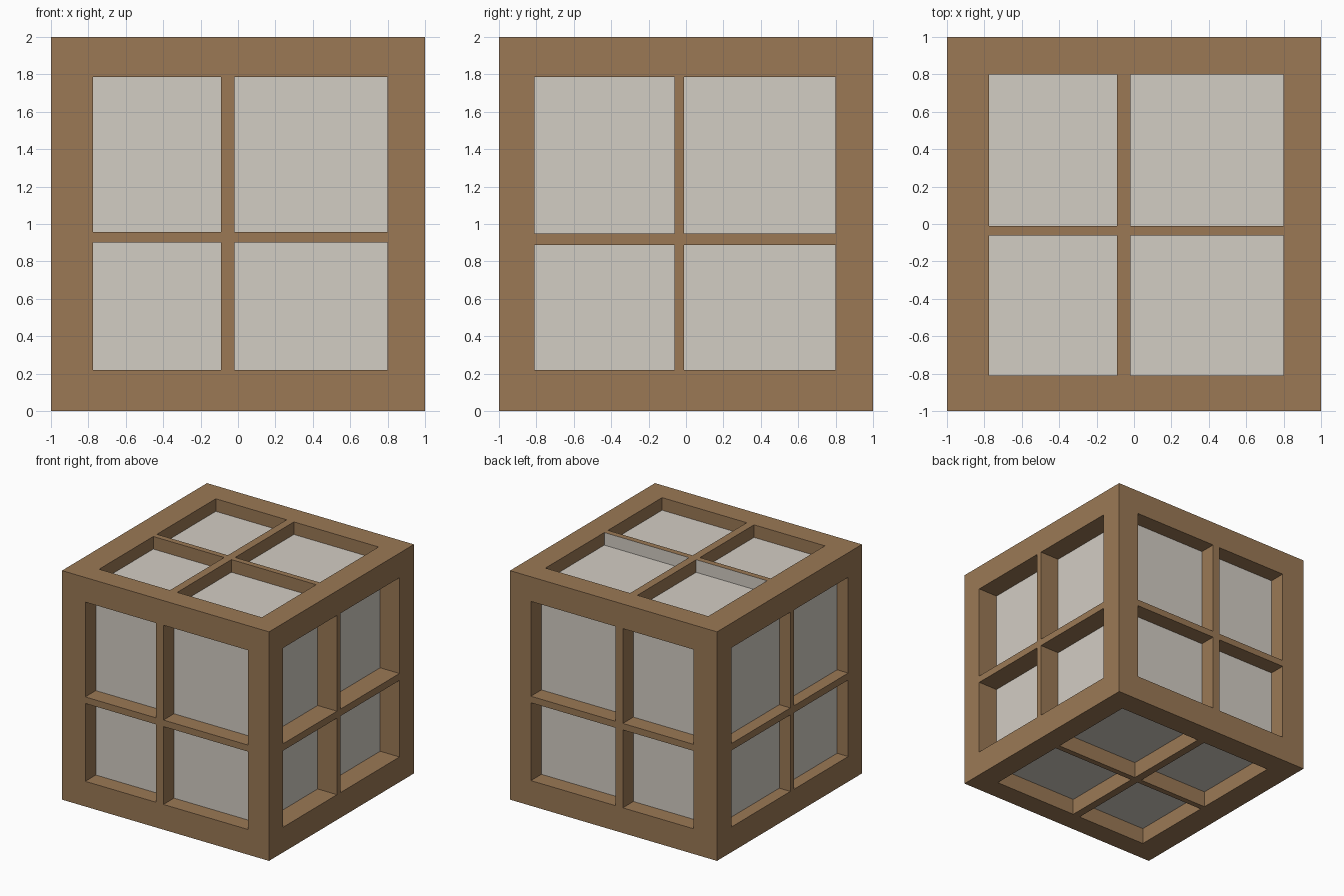
import bpy, bmesh
from mathutils import Vector

if "Cube" in bpy.data.objects:
    bpy.data.objects.remove(bpy.data.objects["Cube"])


def material(name, rgb):
    m = bpy.data.materials.new(name)
    m.diffuse_color = (*rgb, 1)
    m.use_nodes = True
    m.node_tree.nodes["Principled BSDF"].inputs["Base Color"].default_value = m.diffuse_color
    return m


WOOD = material("brown wood", (0.328, 0.191, 0.091))
PANEL = material("pale grey panel", (0.651, 0.610, 0.552))

OUT = ((-1, 1), (-1, 1), (0, 2))                            # outer cube
OPEN = ((-0.775, 0.798), (-0.81, 0.80), (0.22, 1.785))      # openings per axis
CORE = ((-0.893, 0.813), (-0.855, 0.855), (0.142, 1.89))    # recessed panels


def finish(name, bm, mats):
    bmesh.ops.remove_doubles(bm, verts=bm.verts, dist=1e-5)
    bmesh.ops.recalc_face_normals(bm, faces=bm.faces)
    me = bpy.data.meshes.new(name)
    bm.to_mesh(me)
    bm.free()
    for m in mats:
        me.materials.append(m)
    ob = bpy.data.objects.new(name, me)
    bpy.context.collection.objects.link(ob)
    return ob


def add_box(bm, rng):
    vs = bmesh.ops.create_cube(bm, size=1)["verts"]
    for v in vs:
        v.co = Vector([rng[i][1] if v.co[i] > 0 else rng[i][0] for i in range(3)])


def loop(axis, depth, rng):
    """Four corners of a rectangle square to an axis."""
    a, b = [i for i in range(3) if i != axis]
    pts = []
    for s, t in ((0, 0), (1, 0), (1, 1), (0, 1)):
        p = [0, 0, 0]
        p[axis], p[a], p[b] = depth, rng[a][s], rng[b][t]
        pts.append(p)
    return pts


# Frame: a cube with a rectangular opening through each side
bm = bmesh.new()
for axis in range(3):
    for side in (0, 1):
        d = OUT[axis][side]
        rings = [loop(axis, d, OUT), loop(axis, d, OPEN),
                 loop(axis, OPEN[axis][side], OPEN)]
        rings = [[bm.verts.new(p) for p in r] for r in rings]
        for r, q in zip(rings, rings[1:]):
            for i in range(4):
                j = (i + 1) % 4
                bm.faces.new((r[i], r[j], q[j], q[i]))
finish("crate_frame", bm, [WOOD])

# Recessed panels: one box showing through all the openings
bm = bmesh.new()
add_box(bm, CORE)
finish("inner_panels", bm, [PANEL])

# Cross bars: (long bar axis, its position, crossing bar axis, its position)
X_POS, Y_POS = (-0.09, -0.02), (-0.062, -0.012)
SIDES = {
    "front": (1, 0, 0, X_POS, 2, (0.90, 0.957)),
    "back": (1, 1, 0, X_POS, 2, (0.90, 0.957)),
    "left": (0, 0, 1, Y_POS, 2, (0.888, 0.949)),
    "right": (0, 1, 1, Y_POS, 2, (0.888, 0.949)),
    "bottom": (2, 0, 0, X_POS, 1, Y_POS),
    "top": (2, 1, 0, X_POS, 1, Y_POS),
}
for name, (axis, side, a, apos, b, bpos) in SIDES.items():
    bm = bmesh.new()
    depth = tuple(sorted((OUT[axis][side],
                          CORE[axis][side] + (0.01 if side == 0 else -0.01))))
    rng = [None] * 3
    rng[axis] = depth
    rng[a], rng[b] = apos, OPEN[b]
    add_box(bm, rng)                       # long bar
    rng[b] = bpos
    for half in ((OPEN[a][0], apos[0]), (apos[1], OPEN[a][1])):
        rng[a] = half
        add_box(bm, rng)                   # two halves of the crossing bar
    bars = finish(name + "_cross_bars", bm, [WOOD, PANEL])
    # The top crossing bar is panel-coloured on its rear side
    if name == "top":
        for p in bars.data.polygons:
            if p.normal.y > 0.9 and p.center.y < 0.5:
                p.material_index = 1
